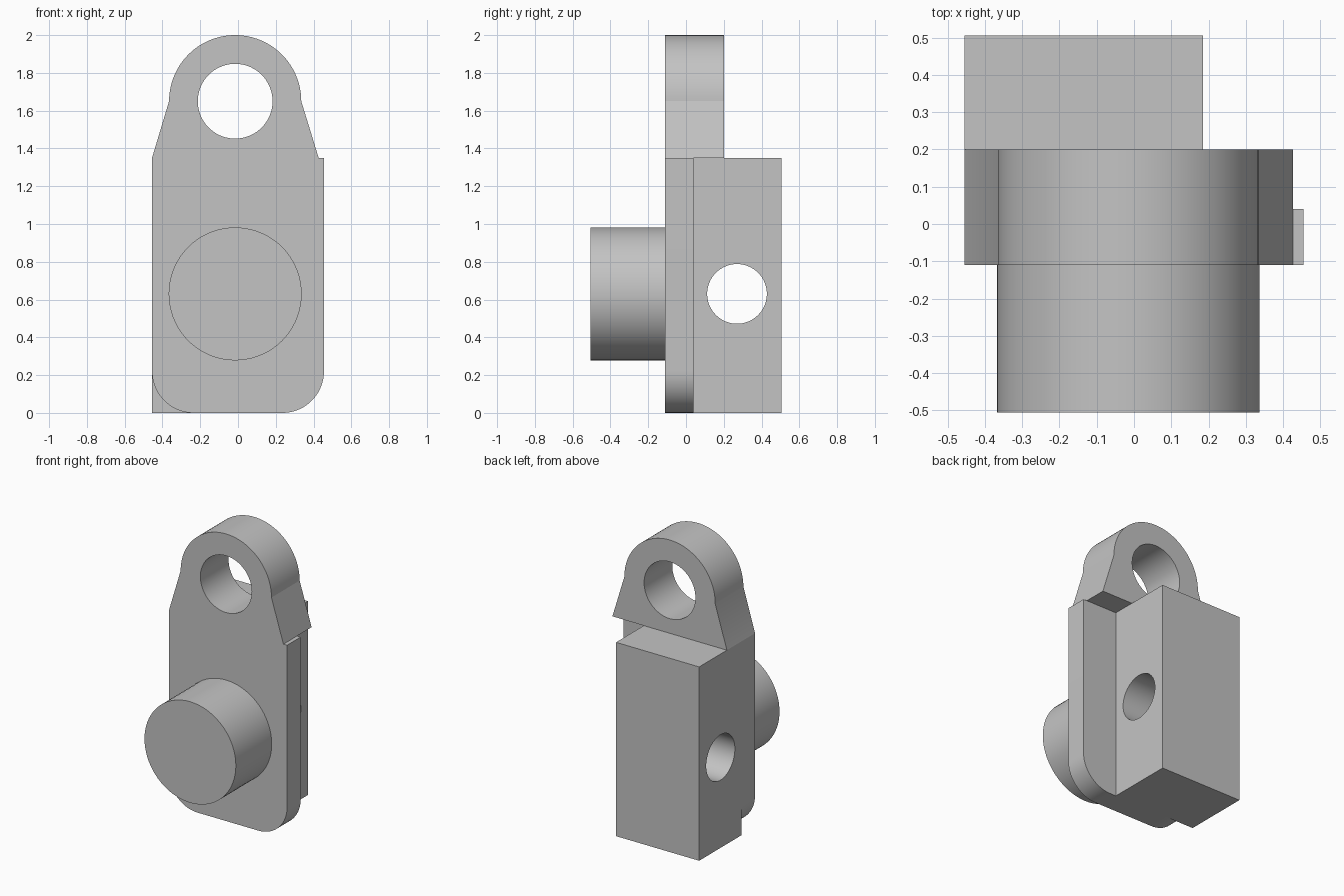
import bpy
import bmesh
from math import cos, sin, pi, radians
from mathutils import Vector

cube = bpy.data.objects.get("Cube")
if cube:
    bpy.data.objects.remove(cube, do_unlink=True)

grey = bpy.data.materials.new("plain_grey")
grey.use_nodes = True
colour = (0.55, 0.55, 0.55, 1)
grey.diffuse_color = colour
grey.node_tree.nodes["Principled BSDF"].inputs["Base Color"].default_value = colour


def arc(cx, cz, r, start, end, steps):
    """Points along an arc, angles in degrees."""
    angles = [radians(start + (end - start) * i / steps) for i in range(steps + 1)]
    return [(cx + r * cos(a), cz + r * sin(a)) for a in angles]


def prism(name, outline, lo, hi, axis="y"):
    """Extrude an outline along y (points are x, z) or x (points are y, z)."""
    def place(p, d):
        return Vector((p[0], d, p[1])) if axis == "y" else Vector((d, p[0], p[1]))
    bm = bmesh.new()
    face = bm.faces.new([bm.verts.new(place(p, lo)) for p in outline])
    top = bmesh.ops.extrude_face_region(bm, geom=[face])["geom"]
    shift = place((0, 0), hi - lo)
    bmesh.ops.translate(bm, vec=shift, verts=[v for v in top if isinstance(v, bmesh.types.BMVert)])
    bmesh.ops.recalc_face_normals(bm, faces=bm.faces)
    mesh = bpy.data.meshes.new(name)
    bm.to_mesh(mesh)
    bm.free()
    mesh.materials.append(grey)
    obj = bpy.data.objects.new(name, mesh)
    bpy.context.collection.objects.link(obj)
    return obj


def select(obj):
    bpy.ops.object.select_all(action="DESELECT")
    obj.select_set(True)
    bpy.context.view_layer.objects.active = obj


def drill(obj, cutter):
    mod = obj.modifiers.new("hole", "BOOLEAN")
    mod.operation = "DIFFERENCE"
    mod.solver = "EXACT"
    mod.object = cutter
    select(obj)
    bpy.ops.object.modifier_apply(modifier=mod.name)
    bpy.data.objects.remove(cutter, do_unlink=True)


def circle(cx, cz, r):
    return arc(cx, cz, r, 0, 360, 72)[:-1]


MID = -0.015      # x centre of lug and boss
HALF = 0.455      # half width of plate
FRONT = -0.11     # front face of plate and lug
SHOULDER = 1.35   # top of plate and block
R = 0.22          # plate corner radius

# Front plate with rounded lower corners
plate = prism("front_plate",
              arc(-HALF + R, R, R, 180, 270, 18) + arc(HALF - R, R, R, 270, 360, 18)
              + [(HALF, SHOULDER), (-HALF, SHOULDER)], FRONT, 0.04)

# Lifting lug with sloped shoulders and eye
lug = prism("top_lug",
            [(-HALF, SHOULDER), (0.427, SHOULDER)] + arc(MID, 1.65, 0.35, 0, 180, 48),
            FRONT, 0.2)
drill(lug, prism("eye_cutter", circle(MID, 1.65, 0.198), -0.5, 0.5))

# Rear block with cross hole
block = prism("rear_block",
              [(-HALF, 0), (0.185, 0), (0.185, SHOULDER), (-HALF, SHOULDER)], 0.04, 0.505)
drill(block, prism("cross_hole_cutter", circle(0.27, 0.63, 0.158), -0.8, 0.8, axis="x"))

# Round boss on the front
boss = prism("front_boss", circle(MID, 0.63, 0.352), -0.505, FRONT)

for part in (plate, lug, block, boss):
    select(part)
    bpy.ops.object.shade_smooth_by_angle(angle=radians(15))
